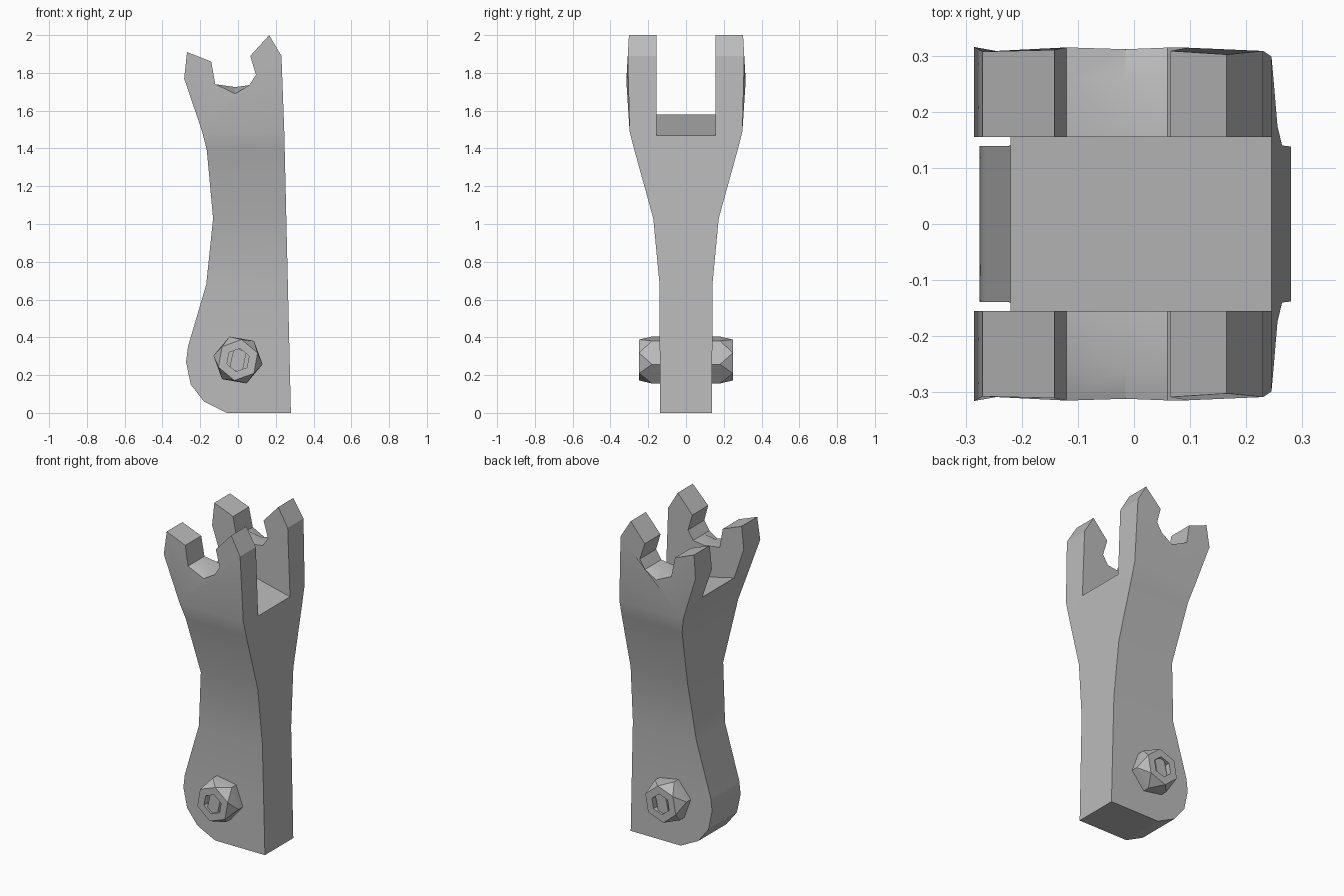
import bpy, bmesh, math
from mathutils import Vector

cube = bpy.data.objects.get("Cube")
if cube:
    bpy.data.objects.remove(cube)

steel = bpy.data.materials.new("grey steel")
steel.use_nodes = True
steel.diffuse_color = (0.5, 0.5, 0.5, 1)
steel.node_tree.nodes["Principled BSDF"].inputs["Base Color"].default_value = steel.diffuse_color


def finish(name, bm):
    bmesh.ops.recalc_face_normals(bm, faces=bm.faces)
    mesh = bpy.data.meshes.new(name)
    bm.to_mesh(mesh)
    bm.free()
    mesh.materials.append(steel)
    ob = bpy.data.objects.new(name, mesh)
    bpy.context.collection.objects.link(ob)
    return ob


def activate(ob):
    bpy.ops.object.select_all(action='DESELECT')
    ob.select_set(True)
    bpy.context.view_layer.objects.active = ob


def bridge(bm, a, b):
    n = len(a)
    for i in range(n):
        bm.faces.new((a[i], a[(i + 1) % n], b[(i + 1) % n], b[i]))


def half_depth(z):
    """Half thickness of the arm at height z."""
    table = ((0, .138), (.68, .14), (1.0, .165), (1.48, .298), (1.76, .316), (2.0, .302))
    for (z0, d0), (z1, d1) in zip(table, table[1:]):
        if z <= z1:
            return d0 + (d1 - d0) * (z - z0) / (z1 - z0)
    return table[-1][1]


# Arm: edge rows and notched top, lofted through the depth
left = [(-.06, 0), (-.18, .06), (-.25, .15), (-.275, .27), (-.265, .35),
        (-.168, .68), (-.132, 1.03), (-.165, 1.39), (-.19, 1.49)]
right = [(.28 - .0235 * z, z) for x, z in left]
crown = [(-.285, 1.77), (-.27, 1.91), (-.142, 1.86), (-.12, 1.74), (-.015, 1.69),
         (.06, 1.735), (.095, 1.79), (.065, 1.89), (.165, 2.0), (.23, 1.89)]
outline = left + crown + right[::-1]

bm = bmesh.new()
rings = []
for f in (-1, -.83, .83, 1):
    ring = []
    for x, z in outline:
        # the notch floor dips only at the outer faces
        floor = .035 if abs(f) < 1 and (x, z) == crown[4] else 0
        ring.append(bm.verts.new((x, f * half_depth(z), z + floor)))
    rings.append(ring)
for a, b in zip(rings, rings[1:]):
    bridge(bm, a, b)
rows = len(left)
for ring in (rings[0], rings[-1]):
    for i in range(rows - 1):
        bm.faces.new((ring[i], ring[i + 1], ring[-2 - i], ring[-1 - i]))
    bm.faces.new(ring[rows - 1:rows + len(crown) + 1])
arm = finish("fork_arm", bm)

# Slot between the two prongs, with a sloping floor
bm = bmesh.new()
slot = [(-.5, 1.645), (.5, 1.41), (.5, 2.3), (-.5, 2.3)]
ends = [[bm.verts.new((x, y, z)) for x, z in slot] for y in (-.155, .155)]
bridge(bm, *ends)
for end in ends:
    bm.faces.new(end)
cutter = finish("slot_cutter", bm)
cutter.hide_render = True
mod = arm.modifiers.new("slot", 'BOOLEAN')
mod.operation = 'DIFFERENCE'
mod.solver = 'EXACT'
mod.object = cutter
activate(arm)
bpy.ops.object.modifier_apply(modifier=mod.name)
bpy.data.objects.remove(cutter)
bpy.ops.object.shade_smooth_by_angle(angle=math.radians(25))


# Nuts: faceted hollow hexagons around the pivot
def hexagon(bm, radius, y, turn):
    return [bm.verts.new((radius * math.cos(math.radians(60 * i + turn)), y,
                          .28 + radius * math.sin(math.radians(60 * i + turn))))
            for i in range(6)]


for side, name in ((-1, "front_nut"), (1, "back_nut")):
    bm = bmesh.new()
    inner = hexagon(bm, .132, side * .135, -10)
    rim = hexagon(bm, .132, side * .18, -10)
    face = hexagon(bm, .11, side * .248, 20)
    hole = hexagon(bm, .062, side * .248, 20)
    base = hexagon(bm, .062, side * .135, 20)
    bridge(bm, inner, rim)
    for i in range(6):
        j = (i + 1) % 6
        bm.faces.new((rim[i], rim[j], face[i]))
        bm.faces.new((rim[j], face[j], face[i]))
    bridge(bm, face, hole)
    bridge(bm, hole, base)
    finish(name, bm)

# Square pin running through both nuts
bm = bmesh.new()
pin = [(-.045, .24), (.02, .205), (.045, .32), (-.02, .35)]
ends = [[bm.verts.new((x, y, z)) for x, z in pin] for y in (-.235, .235)]
bridge(bm, *ends)
for end in ends:
    bm.faces.new(end)
finish("pivot_pin", bm)
